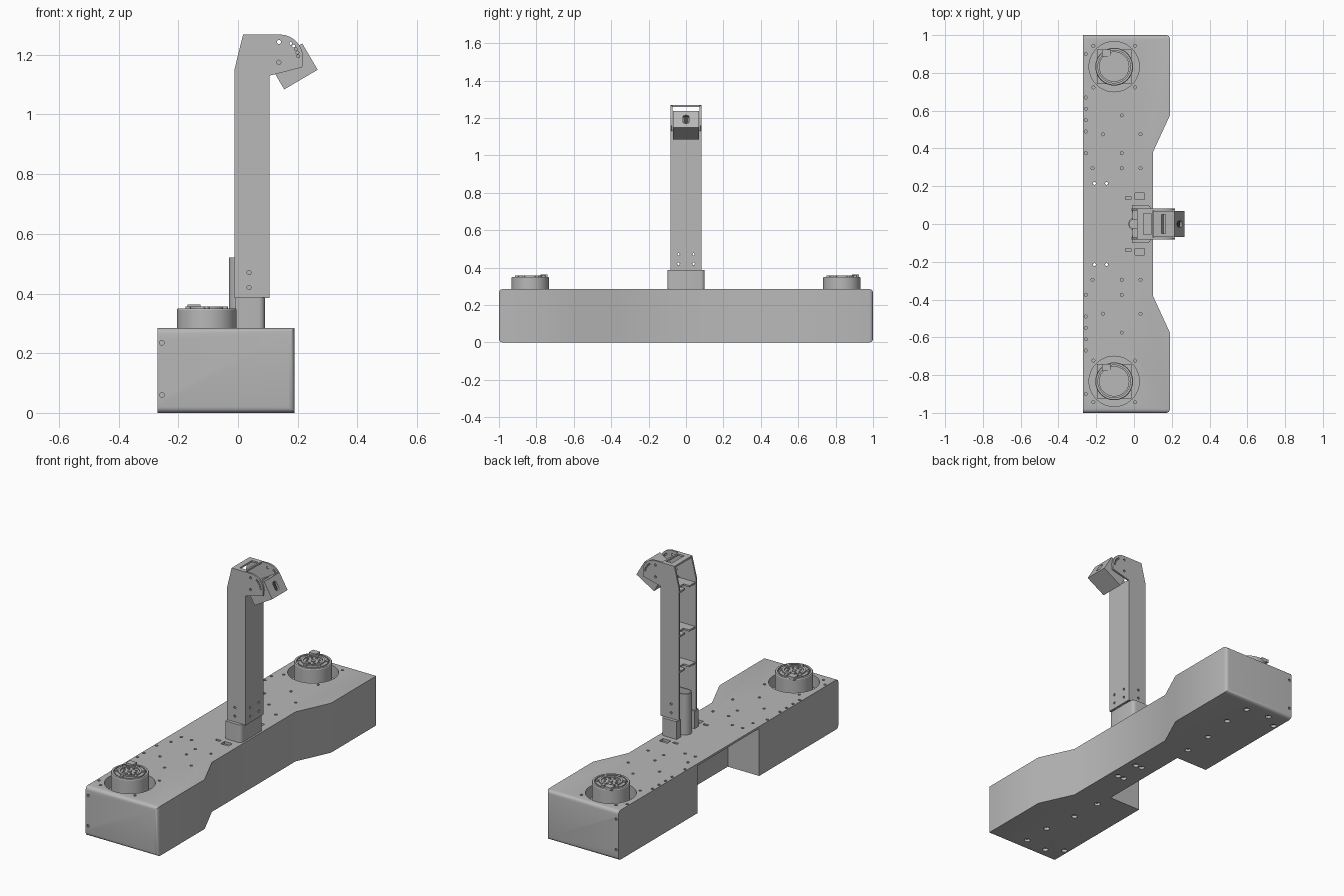
import bpy, bmesh
from math import sin, cos, pi, radians
from mathutils import Matrix, Vector

if "Cube" in bpy.data.objects:
    bpy.data.objects.remove(bpy.data.objects["Cube"])


def material(name, value):
    m = bpy.data.materials.new(name)
    m.use_nodes = True
    m.diffuse_color = (value, value, value, 1)
    m.node_tree.nodes["Principled BSDF"].inputs["Base Color"].default_value = m.diffuse_color
    return m


GREY = material("metal grey", 0.48)


def make(name, bm, mat=GREY):
    bmesh.ops.recalc_face_normals(bm, faces=bm.faces)
    me = bpy.data.meshes.new(name)
    bm.to_mesh(me)
    bm.free()
    me.materials.append(mat)
    ob = bpy.data.objects.new(name, me)
    bpy.context.collection.objects.link(ob)
    smooth(me)
    return ob


def smooth(me):
    me.shade_smooth()
    me.set_sharp_from_angle(angle=radians(30))


def add_box(bm, x, y, z):
    """Box from (min, max) ranges."""
    mid = [(a + b) / 2 for a, b in (x, y, z)]
    size = [b - a for a, b in (x, y, z)]
    return bmesh.ops.create_cube(bm, size=1, matrix=Matrix.Translation(mid) @ Matrix.Diagonal((*size, 1)))["verts"]


def add_cyl(bm, at, r, depth, axis="z", sides=16):
    turn = {"z": Matrix(), "x": Matrix.Rotation(pi / 2, 4, "Y"), "y": Matrix.Rotation(pi / 2, 4, "X")}[axis]
    bmesh.ops.create_cone(bm, cap_ends=True, segments=sides, radius1=r, radius2=r, depth=depth,
                          matrix=Matrix.Translation(at) @ turn)


def add_prism(bm, points, offset):
    """Extrude a closed outline of 3D points."""
    f = bm.faces.new([bm.verts.new(p) for p in points])
    ext = bmesh.ops.extrude_face_region(bm, geom=[f], use_keep_orig=True)["geom"]
    bmesh.ops.translate(bm, vec=offset, verts=[g for g in ext if isinstance(g, bmesh.types.BMVert)])


def cut(ob, cutter_bm):
    """Subtract a helper mesh and bake the result."""
    tool = make("cutter", cutter_bm)
    tool.hide_render = True
    mod = ob.modifiers.new("cut", "BOOLEAN")
    mod.operation, mod.solver, mod.object = "DIFFERENCE", "EXACT", tool
    bpy.context.view_layer.update()
    graph = bpy.context.evaluated_depsgraph_get()
    me = bpy.data.meshes.new_from_object(ob.evaluated_get(graph))
    ob.modifiers.clear()
    ob.data = me
    bpy.data.objects.remove(tool)
    smooth(me)


TOP = 0.285
HUB_X, HUB_Y = -0.105, 0.833

# Chassis: waisted outline with rounded ends
bm = bmesh.new()
half = [(0.1, 0.38), (0.19, 0.575), (0.19, 1), (-0.27, 1)]
outline = half + [(x, -y) for x, y in reversed(half)]
add_prism(bm, [(x, y, 0) for x, y in outline], (0, 0, TOP))
ends = [e for e in bm.edges if all(abs(v.co.y) > 0.99 for v in e.verts)
        and max(v.co.x for v in e.verts) > 0]
bmesh.ops.bevel(bm, geom=ends, offset=0.02, segments=4, profile=0.5, affect="EDGES")
chassis = make("chassis", bm)

# Recess under the deck at the back
bm = bmesh.new()
add_box(bm, (-0.4, -0.07), (-0.28, 0.28), (-0.1, TOP - 0.012))
cut(chassis, bm)

# Hub wells, screw holes and cable slots
bm = bmesh.new()
deck_holes = [(-0.255, y) for y in (0.9, 0.67, 0.61, 0.55, 0.49, 0.375)]
deck_holes += [(-0.22, 0.295), (-0.21, 0.215), (-0.145, 0.215), (-0.165, 0.475), (-0.065, 0.575),
               (-0.065, 0.375), (-0.065, 0.295), (0.035, 0.475), (0.035, 0.295)]
deck_holes += [(HUB_X + 0.11 * i, HUB_Y + 0.11 * j) for i in (-1, 1) for j in (-1, 1)]
floor_holes = [(-0.02, 0.92), (-0.16, 0.935), (-0.02, 0.757), (-0.245, 0.877), (-0.05, 0.56),
               (-0.06, 0.38), (0.05, 0.075), (0.01, 0.075)]
for s in (-1, 1):
    add_cyl(bm, (HUB_X, s * HUB_Y, TOP), 0.133, 0.14, sides=48)
    for x, y in deck_holes:
        add_cyl(bm, (x, s * y, TOP), 0.008, 0.03, sides=10)
    for x, y in floor_holes:
        add_cyl(bm, (x, s * y, 0), 0.016, 0.03)
    for z in (0.06, 0.235):
        add_cyl(bm, (-0.255, s, z), 0.008, 0.03, "y", 10)
    add_box(bm, (0.005, 0.055), sorted((s * 0.13, s * 0.165)), (TOP - 0.015, TOP + 0.02))
    add_box(bm, (-0.045, -0.015), sorted((s * 0.13, s * 0.145)), (TOP - 0.015, TOP + 0.02))
cut(chassis, bm)

# Wheel hubs: turned body, square flange, bolts and a raised connector
hub_profile = [(0.1, 0.2), (0.1, 0.345), (0.097, 0.35), (0.086, 0.35), (0.086, 0.342), (0.08, 0.342),
               (0.08, 0.35), (0.062, 0.35), (0.062, 0.357), (0.05, 0.357), (0.05, 0.35), (0, 0.35)]
for s, side in ((-1, "front"), (1, "back")):
    cy = s * HUB_Y
    bm = bmesh.new()
    vs = [bm.verts.new((HUB_X + r, cy, z)) for r, z in hub_profile]
    edges = [bm.edges.new(p) for p in zip(vs, vs[1:])]
    bmesh.ops.spin(bm, geom=vs + edges, cent=(HUB_X, cy, 0), axis=(0, 0, 1), angle=2 * pi, steps=48)
    bmesh.ops.remove_doubles(bm, verts=bm.verts, dist=0.0001)
    make(side + "_hub", bm)
    bm = bmesh.new()
    add_box(bm, (HUB_X - 0.092, HUB_X + 0.092), (cy - 0.092, cy + 0.092), (0.21, 0.235))
    for i in range(6):
        a = i * pi / 3 + pi / 6
        add_cyl(bm, (HUB_X + 0.072 * cos(a), cy + 0.072 * sin(a), 0.351), 0.009, 0.012)
    for i in range(8):
        a = i * pi / 4
        add_cyl(bm, (HUB_X + 0.034 * cos(a), cy + 0.034 * sin(a), 0.351), 0.006, 0.008, sides=8)
    add_cyl(bm, (HUB_X, cy, 0.351), 0.012, 0.008)
    add_box(bm, (HUB_X - 0.065, HUB_X - 0.02), (cy + 0.055, cy + 0.092), (0.345, 0.363))
    make(side + "_hub_fittings", bm)

# Mast foot: channel with rounded front corners, open at the back
bm = bmesh.new()
add_box(bm, (-0.01, 0.09), (-0.1, 0.1), (TOP, 0.387))
corners = [e for e in bm.edges if all(v.co.x > 0.08 for v in e.verts)
           and abs(e.verts[0].co.z - e.verts[1].co.z) > 0.05]
bmesh.ops.bevel(bm, geom=corners, offset=0.02, segments=4, profile=0.5, affect="EDGES")
foot = make("mast_foot", bm)
bm = bmesh.new()
add_box(bm, (-0.1, 0.075), (-0.062, 0.062), (TOP - 0.1, 0.5))
cut(foot, bm)

# Cable guide: half-round channel standing inside the mast
bm = bmesh.new()
arc = [pi / 2 + pi * i / 10 for i in range(11)]
outer = [(0.005 + 0.035 * cos(a), 0.035 * sin(a), TOP) for a in arc]
inner = [(0.005 + 0.028 * cos(a), 0.028 * sin(a), TOP) for a in reversed(arc)]
add_prism(bm, outer + inner, (0, 0, 0.235))
add_box(bm, (0.004, 0.075), (-0.035, -0.028), (TOP, 0.52))
add_box(bm, (0.004, 0.075), (0.028, 0.035), (TOP, 0.52))
make("cable_guide", bm)

# Mast cheeks with curved head
cheek = [(-0.012, 0.385), (0.105, 0.385), (0.105, 1.13), (0.215, 1.158)]
cheek += [(0.14 + 0.078 * cos(a), 1.19 + 0.078 * sin(a)) for a in [i * pi / 16 for i in range(9)]]
cheek += [(0.017, 1.268), (-0.012, 1.15)]
for s, side in ((-1, "front"), (1, "back")):
    bm = bmesh.new()
    add_prism(bm, [(x, s * 0.082, z) for x, z in cheek], (0, -s * 0.01, 0))
    plate = make(side + "_mast_cheek", bm)
    bm = bmesh.new()
    for x, z in ((0.037, 0.42), (0.037, 0.47), (0.137, 1.243), (0.137, 1.175)):
        add_cyl(bm, (x, s * 0.08, z), 0.007, 0.06, "y", 10)
    for i in range(5):
        a = radians(5 + 12 * i)
        add_cyl(bm, (0.138 + 0.064 * cos(a), s * 0.08, 1.19 + 0.06 * sin(a)), 0.005, 0.06, "y", 8)
    cut(plate, bm)

# Mast front web with screw holes
bm = bmesh.new()
add_box(bm, (0.095, 0.105), (-0.073, 0.073), (0.385, 1.133))
web = make("mast_web", bm)
bm = bmesh.new()
for y in (-0.04, 0.04):
    for z in (0.42, 0.47):
        add_cyl(bm, (0.1, y, z), 0.007, 0.06, "x", 10)
cut(web, bm)

# Mast shelves with cable notches, and the cap
bm = bmesh.new()
for z in (0.655, 0.86, 1.115):
    add_box(bm, (0.03, 0.096), (-0.073, 0.073), (z, z + 0.01))
    for s in (-1, 1):
        add_box(bm, (-0.008, 0.03), sorted((s * 0.02, s * 0.073)), (z, z + 0.01))
make("mast_shelves", bm)
bm = bmesh.new()
add_box(bm, (0.017, 0.1), (-0.073, 0.073), (1.258, 1.268))
cap = make("mast_cap", bm)
bm = bmesh.new()
add_box(bm, (0.05, 0.09), (-0.055, 0.055), (1.2, 1.3))
cut(cap, bm)

# Tilted camera housing
tilt = Matrix.Translation((0.155, 0, 1.084)) @ Matrix.Rotation(radians(-30.5), 4, "Y")
bm = bmesh.new()
add_box(bm, (0, 0.13), (-0.07, 0.07), (0, 0.102))
housing = make("camera_housing", bm)
bm = bmesh.new()
add_box(bm, (0.115, 0.15), (-0.016, 0.016), (0.025, 0.075))
slot = [e for e in bm.edges if abs(e.verts[0].co.x - e.verts[1].co.x) > 0.02]
bmesh.ops.bevel(bm, geom=slot, offset=0.011, segments=3, profile=0.5, affect="EDGES")
add_box(bm, (0.05, 0.075), (-0.05, 0.05), (0.085, 0.12))
cut(housing, bm)
housing.matrix_world = tilt
bm = bmesh.new()
add_box(bm, (0.116, 0.12), (-0.014, 0.014), (0.028, 0.072))
make("camera_window", bm, material("dark window", 0.06)).matrix_world = tilt
